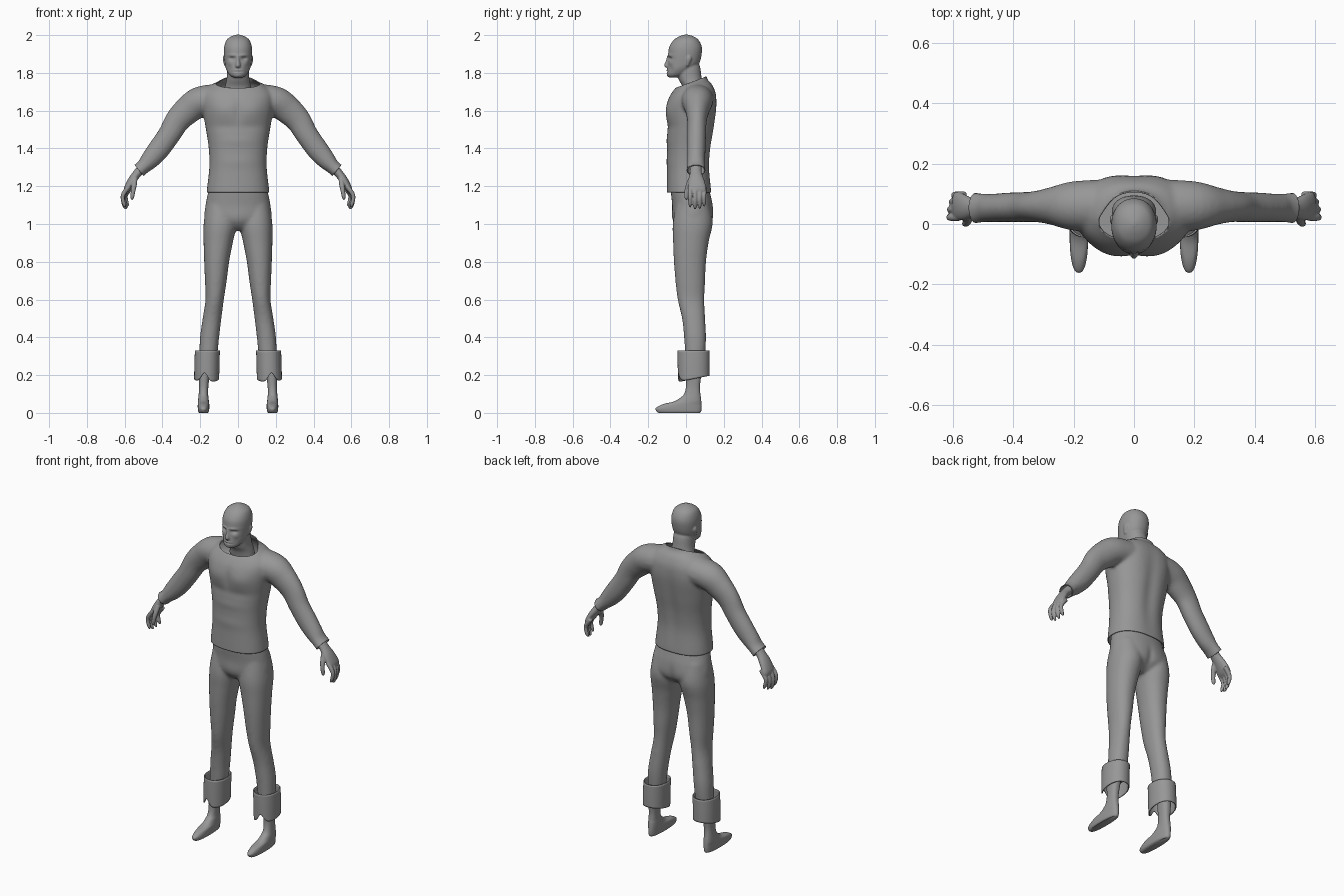
import bpy, bmesh, math
from mathutils import Vector

grey = bpy.data.materials.new("dark_grey")
grey.diffuse_color = (.31, .31, .31, 1)


def spline(rows, k=5):
    """Smoothly interpolate rows of numbers (Catmull-Rom)."""
    out = []
    for i in range(len(rows) - 1):
        a, b, c, d = rows[max(i - 1, 0)], rows[i], rows[i + 1], rows[min(i + 2, len(rows) - 1)]
        for j in range(k):
            t = j / k
            out.append([q + .5 * t * (r - p + t * (2 * p - 5 * q + 4 * r - s + t * (3 * (q - r) + s - p)))
                        for p, q, r, s in zip(a, b, c, d)])
    return out + [list(rows[-1])]


def skin(bm, rings, n, power, caps):
    """Skin rings given as (centre, half axis U, half axis V)."""
    def f(v):
        return math.copysign(abs(v) ** (2 / power), v)
    loops = []
    for c, u, w in rings:
        loops.append([bm.verts.new(c + u * f(math.cos(a)) + w * f(math.sin(a)))
                      for a in (2 * math.pi * i / n for i in range(n))])
    for lo, hi in zip(loops, loops[1:]):
        for i in range(n):
            bm.faces.new((lo[i], lo[(i + 1) % n], hi[(i + 1) % n], hi[i]))
    if caps:
        bm.faces.new(loops[0][::-1])
        bm.faces.new(loops[-1])


def stack(bm, rows, s=1, n=40, power=2.15, caps=True):
    """Horizontal slices: z, x0, x1, y0, y1."""
    skin(bm, [(Vector((s * (x0 + x1) / 2, (y0 + y1) / 2, z)),
               Vector(((x1 - x0) / 2, 0, 0)), Vector((0, (y1 - y0) / 2, 0)))
              for z, x0, x1, y0, y1 in spline(rows)], n, power, caps)


def centred(bm, rows, **kw):
    """Horizontal slices symmetric in x: z, half width, y0, y1."""
    stack(bm, [(z, -w, w, a, b) for z, w, a, b in rows], **kw)


def limb(bm, rows, s=1, n=24, k=5):
    """Tube along a path: x, y, z, radius, radius in y."""
    rows = spline(rows, k)
    rings = []
    for i, (x, y, z, r, ry) in enumerate(rows):
        a, b = rows[max(i - 1, 0)], rows[min(i + 1, len(rows) - 1)]
        d = Vector((b[0] - a[0], 0, b[2] - a[2])).normalized()
        rings.append((Vector((s * x, y, z)), Vector((-s * d.z, 0, d.x)) * r, Vector((0, ry, 0))))
    skin(bm, rings, n, 2, True)


def finish(name, bm, voxel=0, smooth=4):
    """Make the object, optionally fusing overlapping pieces into one skin."""
    bmesh.ops.recalc_face_normals(bm, faces=bm.faces[:])
    me = bpy.data.meshes.new(name)
    bm.to_mesh(me)
    bm.free()
    me.materials.append(grey)
    ob = bpy.data.objects.new(name, me)
    bpy.context.collection.objects.link(ob)
    bpy.context.view_layer.objects.active = ob
    ob.select_set(True)
    if voxel:
        m = ob.modifiers.new("fuse", 'REMESH')
        m.mode, m.voxel_size = 'VOXEL', voxel
        bpy.ops.object.modifier_apply(modifier=m.name)
        m = ob.modifiers.new("soften", 'SMOOTH')
        m.factor, m.iterations = .5, smooth
        bpy.ops.object.modifier_apply(modifier=m.name)
    if not ob.data.materials:
        ob.data.materials.append(grey)
    bpy.ops.object.shade_smooth_by_angle(angle=math.radians(50))
    ob.select_set(False)
    return ob


def sculpt(ob, side, bumps):
    """Push front (-1) or back (1) outward by soft bumps: |x|, z, size x, size z, height."""
    for v, nrm in [(v, v.normal.y * side) for v in ob.data.vertices]:
        if nrm > 0:
            v.co.y += side * min(1, 2 * nrm) * sum(
                h * math.exp(-((abs(v.co.x) - x) / sx) ** 2 - ((v.co.z - z) / sz) ** 2)
                for x, z, sx, sz, h in bumps)


def cut(ob, planes, thickness):
    """Open the mesh at planes and give the cloth a thickness."""
    bm = bmesh.new()
    bm.from_mesh(ob.data)
    for co, no in planes:
        bmesh.ops.bisect_plane(bm, geom=bm.verts[:] + bm.edges[:] + bm.faces[:],
                               plane_co=co, plane_no=no, clear_outer=True)
    bm.to_mesh(ob.data)
    bm.free()
    m = ob.modifiers.new("cloth", 'SOLIDIFY')
    m.thickness, m.offset = thickness, -1


# shirt: torso and sleeves fused, then opened at collar, hem and wrists
bm = bmesh.new()
centred(bm, [(1.12, .168, -.102, .135), (1.18, .165, -.102, .134), (1.3, .152, -.1, .126),
             (1.4, .155, -.1, .134), (1.5, .17, -.1, .15), (1.6, .186, -.104, .162),
             (1.66, .19, -.094, .163), (1.7, .18, -.072, .157), (1.74, .135, -.042, .138),
             (1.77, .086, -.036, .112), (1.83, .078, -.036, .108)], power=2.3)
for s in (1, -1):
    limb(bm, [(.1, .06, 1.665, .077, .085), (.2, .06, 1.648, .08, .082), (.265, .06, 1.603, .075, .064),
              (.32, .058, 1.548, .067, .052), (.365, .056, 1.472, .06, .05), (.42, .055, 1.395, .058, .049),
              (.468, .053, 1.338, .05, .047), (.503, .053, 1.302, .039, .048), (.55, .053, 1.262, .04, .056)], s)
shirt = finish("shirt", bm, .009, 6)
sculpt(shirt, -1, [(.08, 1.6, .06, .05, .008), (0, 1.59, .018, .07, -.004), (.06, 1.515, .09, .025, -.004),
                   (0, 1.44, .1, .025, .003), (0, 1.33, .1, .03, .003)])
sculpt(shirt, 1, [(0, 1.45, .04, .2, -.01), (.1, 1.62, .05, .07, .003)])
cut(shirt, [((0, -.03, 1.73), (0, -.37, 1)), ((0, 0, 1.168), (0, 0, -1)),
            ((.524, 0, 1.284), (.77, 0, -.63)), ((-.524, 0, 1.284), (-.77, 0, -.63))], .005)

# trousers: hips and both legs fused
bm = bmesh.new()
centred(bm, [(1.23, .145, -.08, .115), (1.17, .158, -.08, .126), (1.1, .172, -.073, .142),
             (1.03, .176, -.07, .142), (.99, .13, -.05, .115), (.965, .05, -.02, .08)])
for s in (1, -1):
    stack(bm, [(1.12, .01, .165, -.05, .12), (1.0, .008, .182, -.07, .137), (.9, .028, .182, -.068, .119),
               (.8, .047, .179, -.064, .106), (.7, .06, .175, -.056, .101), (.6, .075, .172, -.044, .097),
               (.5, .088, .187, -.021, .101), (.4, .1, .201, -.01, .106), (.3, .111, .205, -.004, .1),
               (.23, .13, .207, 0, .088)], s)
trousers = finish("trousers", bm, .009, 6)
sculpt(trousers, 1, [(.085, 1.03, .06, .06, .005), (0, 1.03, .02, .06, -.007)])
sculpt(trousers, -1, [(0, 1.03, .04, .045, .003)])

# head: skull, neck, nose and ears fused, features pressed in
bm = bmesh.new()
centred(bm, [(1.776, .026, -.09, -.04), (1.79, .046, -.1, 0), (1.82, .063, -.099, .04),
             (1.85, .07, -.096, .07), (1.9, .075, -.094, .083), (1.94, .073, -.088, .083),
             (1.975, .06, -.064, .066), (1.994, .034, -.034, .038), (2.003, .006, -.006, .008)])
centred(bm, [(1.69, .074, -.012, .095), (1.73, .068, -.02, .092), (1.77, .06, -.04, .083),
             (1.83, .057, -.052, .075), (1.86, .048, -.03, .06)])
centred(bm, [(1.827, .013, -.106, -.07), (1.838, .015, -.116, -.07), (1.86, .011, -.109, -.07),
             (1.89, .007, -.099, -.07)], n=20)
for s in (1, -1):
    stack(bm, [(1.835, .06, .071, -.002, .012), (1.85, .06, .076, -.003, .02),
               (1.875, .06, .081, 0, .03), (1.89, .06, .078, .006, .025)], s, n=20)
head = finish("head", bm, .0045, 4)
sculpt(head, -1, [(.032, 1.876, .015, .009, -.011), (.028, 1.893, .024, .007, .005),
                  (.045, 1.852, .014, .014, .004), (0, 1.806, .024, .003, -.005),
                  (0, 1.813, .02, .005, .004), (0, 1.8, .018, .004, .003),
                  (0, 1.783, .018, .009, .003), (.044, 1.82, .012, .02, -.004)])

for s, side in ((1, "left"), (-1, "right")):
    # hands: palm, four curled fingers and a thumb
    bm = bmesh.new()
    limb(bm, [(.5, .052, 1.305, .026, .032), (.53, .052, 1.272, .023, .031), (.56, .055, 1.232, .022, .042),
              (.585, .06, 1.19, .018, .047), (.595, .06, 1.17, .01, .04)], s)
    for y, dz, dx in ((.022, .008, .002), (.048, -.004, 0), (.073, 0, -.006), (.096, .012, -.014)):
        limb(bm, [(.575 + dx, y, 1.2, .012, .012), (.598 + dx, y, 1.17, .0125, .0125),
                  (.609 + dx, y, 1.135 + dz, .011, .011), (.602 + dx, y, 1.1 + dz, .01, .01),
                  (.594 + dx, y, 1.082 + dz, .005, .005)], s, 12, 4)
    limb(bm, [(.545, .03, 1.245, .014, .016), (.55, .012, 1.205, .014, .014), (.556, .003, 1.17, .012, .012),
              (.56, .002, 1.14, .01, .01), (.561, .003, 1.128, .004, .004)], s, 12, 4)
    finish(side + "_hand", bm, .004, 3)

    # boots
    bm = bmesh.new()
    stack(bm, [(.29, .137, .207, .002, .085), (.2, .15, .208, 0, .08), (.14, .157, .206, 0, .074),
               (.1, .158, .208, -.01, .076), (.08, .156, .21, -.03, .079), (.06, .154, .212, -.065, .081),
               (.045, .152, .213, -.125, .082), (.025, .152, .213, -.16, .082), (.008, .154, .211, -.156, .08),
               (0, .16, .206, -.145, .074)], s, power=2.4)
    finish(side + "_boot", bm)

    # wide turned-down cuffs, slanted below with a notch at the front
    bm = bmesh.new()
    stack(bm, [(0, .1, .232, -.043, .125), (.5, .098, .231, -.044, .125), (1, .096, .228, -.044, .124)],
          s, n=72, caps=False)
    for v in bm.verts:
        low = .163 + .2 * (v.co.y + .044)
        if v.co.y < .04:
            low += .048 * math.exp(-((abs(v.co.x) - .178) / .024) ** 2)
        v.co.z = low + (.33 - low) * v.co.z
    m = finish(side + "_boot_cuff", bm).modifiers.new("leather", 'SOLIDIFY')
    m.thickness, m.offset = .006, -1
